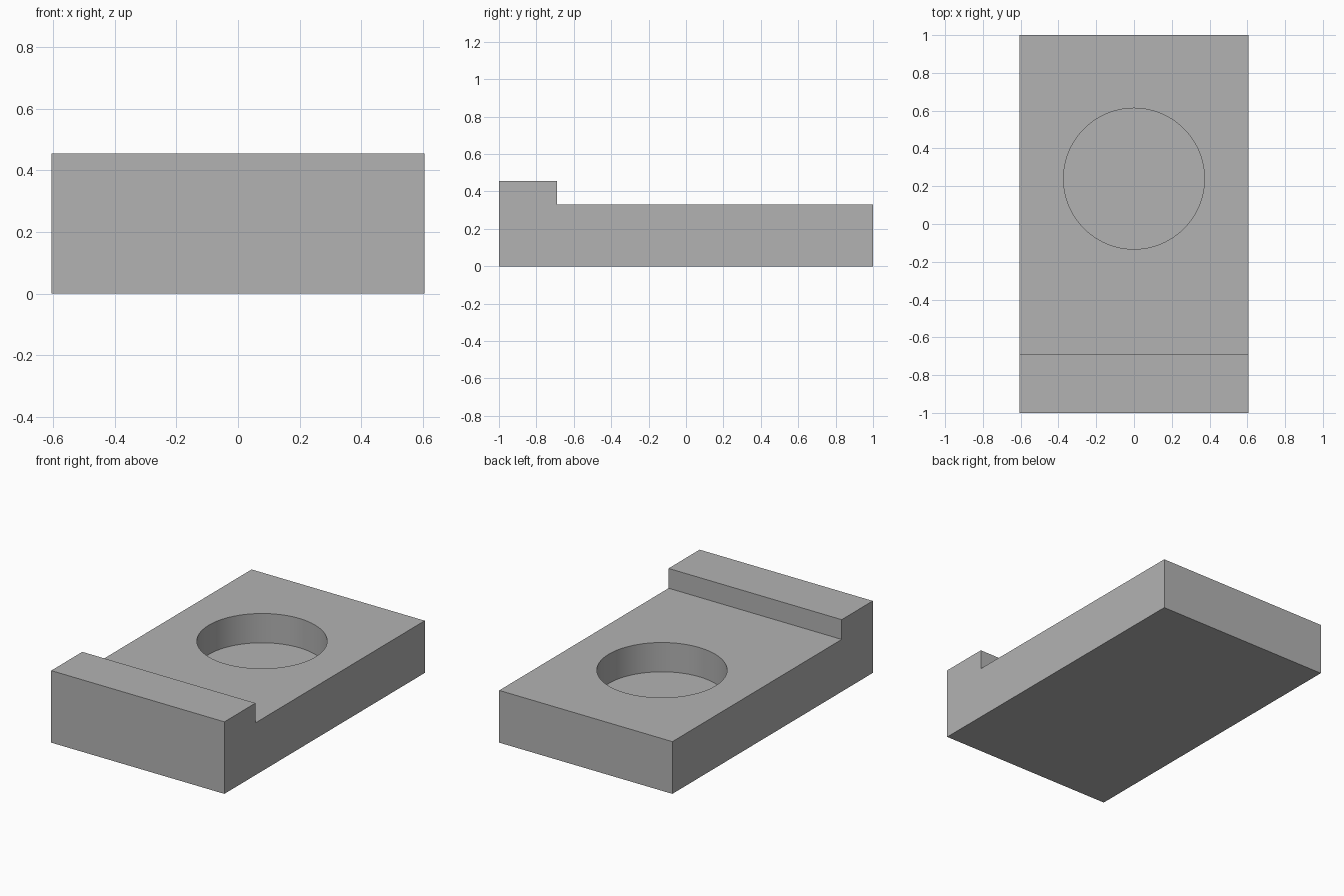
import bpy, bmesh, math

cube = bpy.data.objects.get("Cube")
if cube:
    bpy.data.objects.remove(cube)

HALF_WIDTH = 0.605
BASE_TOP, LIP_TOP, LIP_BACK = 0.33, 0.455, -0.69
HOLE_Y, HOLE_RADIUS, HOLE_FLOOR = 0.24, 0.373, 0.145

grey = bpy.data.materials.new("plain grey")
grey.use_nodes = True
colour = (0.45, 0.45, 0.45, 1)
grey.diffuse_color = colour
grey.node_tree.nodes["Principled BSDF"].inputs["Base Color"].default_value = colour

# Stepped block: side profile extruded across the width
profile = [(-1, 0), (1, 0), (1, BASE_TOP), (LIP_BACK, BASE_TOP),
           (LIP_BACK, LIP_TOP), (-1, LIP_TOP)]
bm = bmesh.new()
side = bm.faces.new([bm.verts.new((-HALF_WIDTH, y, z)) for y, z in profile])
extruded = bmesh.ops.extrude_face_region(bm, geom=[side])["geom"]
bmesh.ops.translate(bm, vec=(2 * HALF_WIDTH, 0, 0),
                    verts=[v for v in extruded if isinstance(v, bmesh.types.BMVert)])
bmesh.ops.recalc_face_normals(bm, faces=bm.faces)
mesh = bpy.data.meshes.new("stepped_block")
bm.to_mesh(mesh)
bm.free()
mesh.materials.append(grey)
block = bpy.data.objects.new("stepped_block", mesh)
bpy.context.collection.objects.link(block)

# Cutter for the round blind recess
depth = 0.5
bpy.ops.mesh.primitive_cylinder_add(vertices=96, radius=HOLE_RADIUS, depth=depth,
                                    location=(0, HOLE_Y, HOLE_FLOOR + depth / 2))
cutter = bpy.context.object
cutter.name = "recess_cutter"
cutter.data.materials.append(grey)

# Cut the recess into the block, then drop the cutter
cut = block.modifiers.new("recess", "BOOLEAN")
cut.operation = "DIFFERENCE"
cut.solver = "EXACT"
cut.object = cutter
bpy.ops.object.select_all(action="DESELECT")
block.select_set(True)
bpy.context.view_layer.objects.active = block
bpy.ops.object.modifier_apply(modifier=cut.name)
bpy.data.objects.remove(cutter)
bpy.ops.object.shade_smooth_by_angle(angle=math.radians(30))
